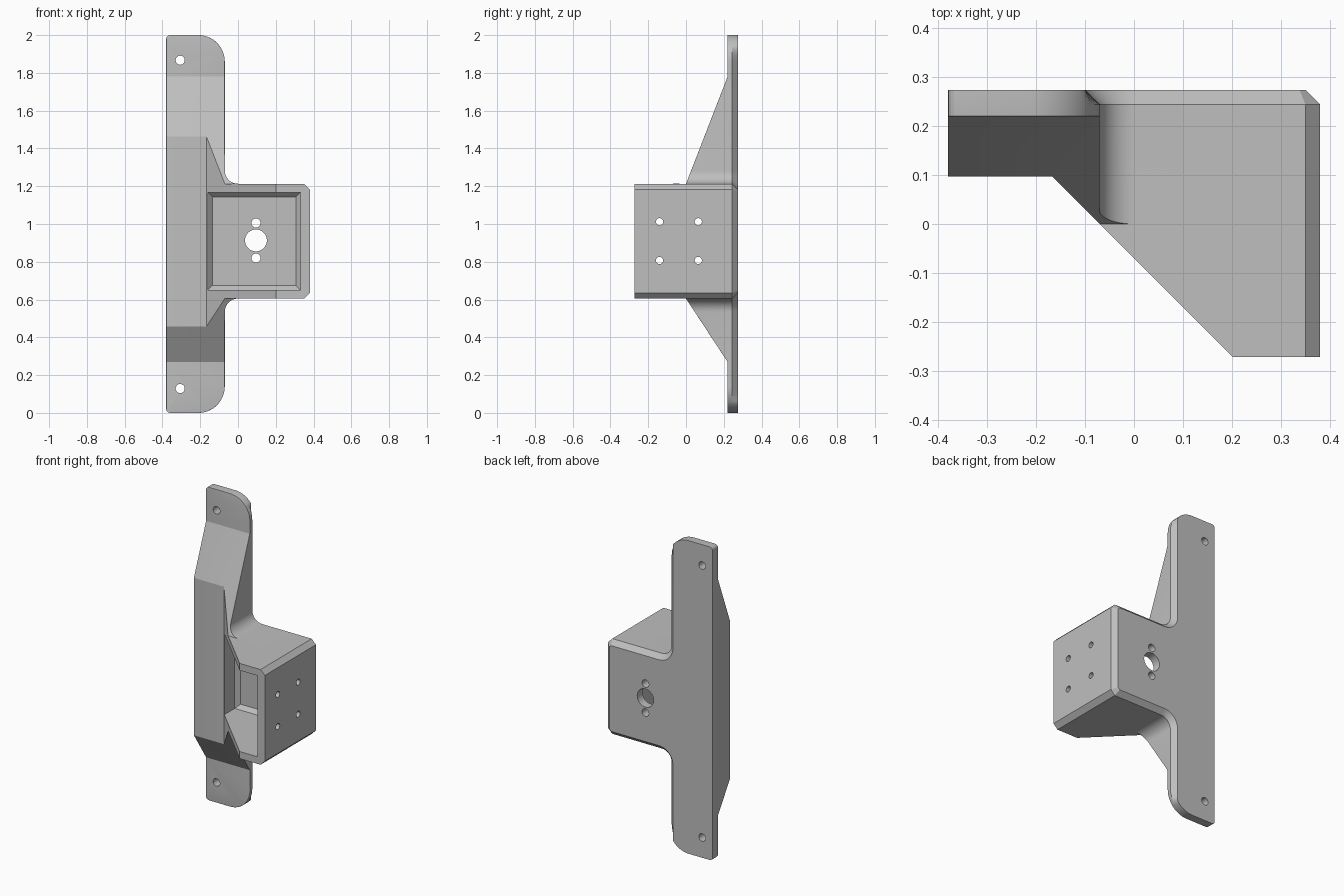
import bpy, bmesh, math
from mathutils import Vector, Matrix

old = bpy.data.objects.get("Cube")
if old:
    bpy.data.objects.remove(old, do_unlink=True)

grey = bpy.data.materials.new("plain grey")
grey.use_nodes = True
colour = (0.52, 0.52, 0.52, 1)
grey.diffuse_color = colour
grey.node_tree.nodes["Principled BSDF"].inputs["Base Color"].default_value = colour


def loft(name, rings):
    """Closed solid through matching rings of points."""
    bm = bmesh.new()
    loops = [[bm.verts.new(p) for p in ring] for ring in rings]
    n = len(loops[0])
    for a, b in zip(loops, loops[1:]):
        for i in range(n):
            j = (i + 1) % n
            bm.faces.new((a[i], a[j], b[j], b[i]))
    bm.faces.new(loops[0])
    bm.faces.new(loops[-1])
    bmesh.ops.remove_doubles(bm, verts=bm.verts, dist=1e-5)
    bmesh.ops.recalc_face_normals(bm, faces=bm.faces)
    me = bpy.data.meshes.new(name)
    bm.to_mesh(me)
    bm.free()
    me.materials.append(grey)
    ob = bpy.data.objects.new(name, me)
    bpy.context.collection.objects.link(ob)
    return ob


def boolean(ob, cutter, operation):
    mod = ob.modifiers.new("cut", "BOOLEAN")
    mod.object, mod.operation, mod.solver = cutter, operation, "EXACT"
    bpy.context.view_layer.objects.active = ob
    bpy.ops.object.modifier_apply(modifier=mod.name)
    bpy.data.objects.remove(cutter, do_unlink=True)


def arc(cx, cz, r, start, end, steps=10):
    angles = [math.radians(start + (end - start) * i / steps) for i in range(steps + 1)]
    return [(cx + r * math.cos(a), cz + r * math.sin(a)) for a in angles]


BACK, FRONT, LOW, HIGH, C = 0.274, -0.272, 0.605, 1.213, 0.03


def outline(c):
    """Front silhouette, with the back chamfer inset by c."""
    strip = lambda pts: [(min(x, -0.07 - c), z) for x, z in pts]
    pts = arc(-0.36, 0.02, 0.02, 180, 270, 4)
    pts += strip(arc(-0.21, 0.14, 0.14, -90, 0, 16))
    pts += arc(0, LOW - 0.07, 0.07 + c, 180, 90)
    pts += [(0.35 - c * 0.4, LOW + c), (0.38 - c, LOW + 0.03 + c * 0.4)]
    pts += [(0.38 - c, HIGH - 0.03 - c * 0.4), (0.35 - c * 0.4, HIGH - c)]
    pts += arc(0, HIGH + 0.07, 0.07 + c, 270, 180)
    pts += strip(arc(-0.21, 1.86, 0.14, 0, 90, 16))
    pts += arc(-0.36, 1.98, 0.02, 90, 180, 4)
    return pts


# Bracket body: silhouette trimmed by its side profile and its plan
body = loft("bracket_body", [[(x, y, z) for x, z in outline(c)]
                             for y, c in ((FRONT, 0), (BACK - C, 0), (BACK, C))])
side = [(0.4, -0.1), (0.22, -0.1), (0.22, 0.27), (0, LOW), (-0.4, LOW - 0.001),
        (-0.4, HIGH + 0.001), (0, HIGH), (0.22, 1.78), (0.22, 2.1), (0.4, 2.1)]
boolean(body, loft("side_trim", [[(x, y, z) for y, z in side] for x in (-0.6, 0.6)]),
        "INTERSECT")
plan = [(-0.5, 0.4), (-0.5, 0.097), (-0.167, 0.097), (0.235, -0.305),
        (0.5, -0.305), (0.5, 0.4)]
boolean(body, loft("plan_trim", [[(x, y, z) for x, y in plan] for z in (-0.2, 2.2)]),
        "INTERSECT")

# Soft front edges along the mounting strip
bm = bmesh.new()
bm.from_mesh(body.data)
bmesh.ops.dissolve_limit(bm, angle_limit=0.01, verts=bm.verts, edges=bm.edges)
soft = []
for e in bm.edges:
    m = (e.verts[0].co + e.verts[1].co) / 2
    if len(e.link_faces) == 2 and e.calc_face_angle_signed(0) > math.radians(40):
        if 0.09 < m.y < 0.23 and m.x < -0.05 and max(v.co.y for v in e.verts) < 0.23 \
                and (m.x < -0.37 or not 0.5 < m.z < 1.4):
            soft.append(e)
bmesh.ops.bevel(bm, geom=soft, offset=0.018, segments=4, profile=0.5, affect="EDGES",
                clamp_overlap=True)
bm.to_mesh(body.data)
bm.free()


# Open pocket with a chamfered floor
def rect(y, inset):
    x0, x1, z0, z1 = -0.16 + inset, 0.33 - inset, 0.65 + inset, 1.168 - inset
    return [(x0, y, z0), (x1, y, z0), (x1, y, z1), (x0, y, z1)]


boolean(body, loft("pocket", [rect(-0.5, 0), rect(0.195, 0), rect(0.22, 0.024)]),
        "DIFFERENCE")


# Round holes
def drill(centre, radius, axis, length):
    circle = arc(0, 0, radius, 0, 360, 32)[:-1]
    turn = Vector(axis).to_track_quat("Z", "Y").to_matrix().to_4x4()
    place = Matrix.Translation(centre) @ turn
    rings = [[place @ Vector((u, v, w)) for u, v in circle] for w in (-length, length)]
    boolean(body, loft("drill", rings), "DIFFERENCE")


drill((0.095, 0.25, 0.913), 0.058, (0, 1, 0), 0.1)
for x, z in ((0.095, 1.005), (0.095, 0.82), (-0.306, 1.867), (-0.306, 0.129)):
    drill((x, 0.25, z), 0.024, (0, 1, 0), 0.1)
for y in (-0.14, 0.065):
    for z in (0.807, 1.012):
        drill((0.37, y, z), 0.019, (1, 0, 0), 0.1)

bpy.ops.object.select_all(action="DESELECT")
body.select_set(True)
bpy.context.view_layer.objects.active = body
bpy.ops.object.shade_smooth_by_angle(angle=math.radians(20))
